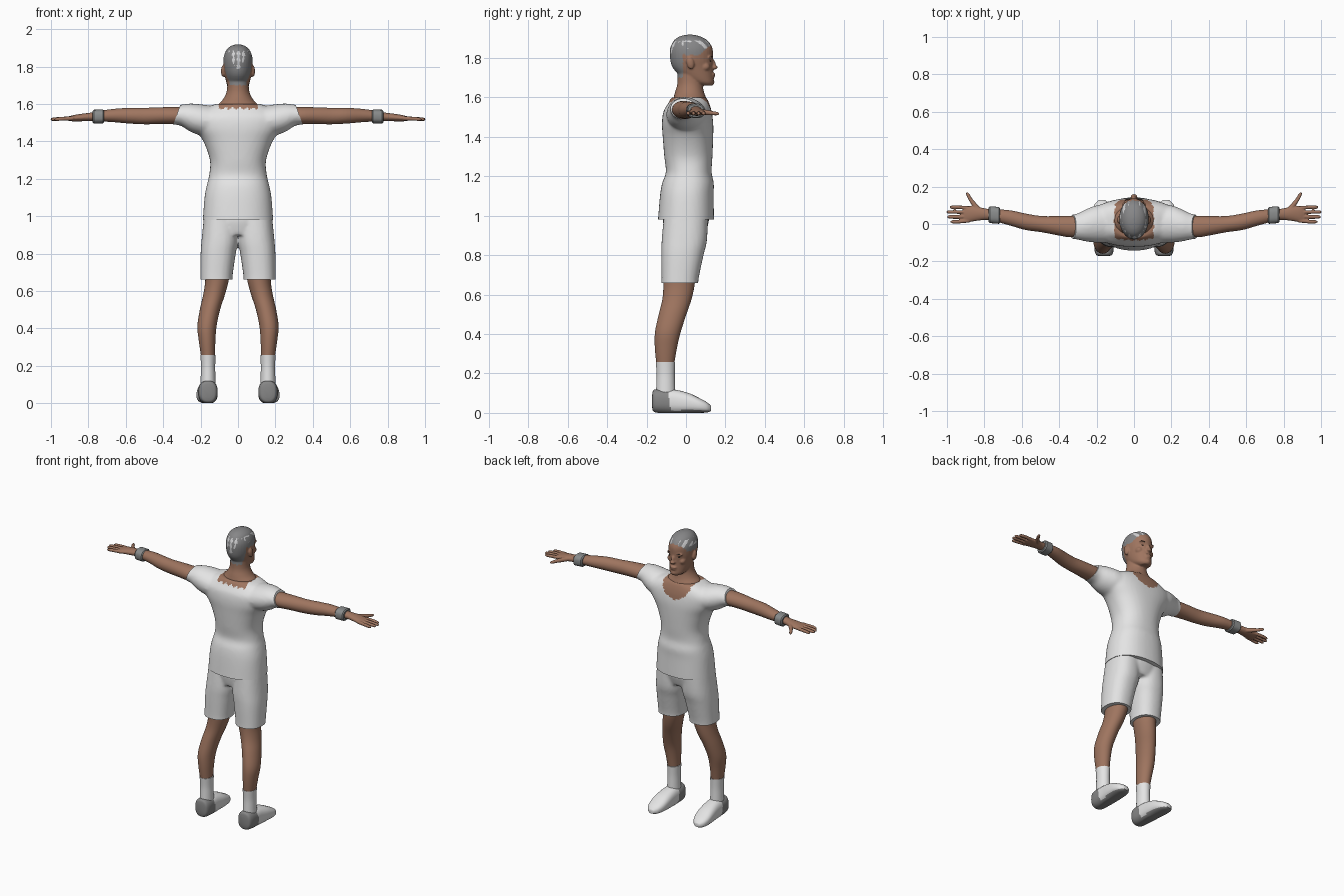
import bpy, bmesh, math
from mathutils import Vector, Matrix

cube = bpy.data.objects.get("Cube")
if cube:
    bpy.data.objects.remove(cube)


def material(name, r, g, b):
    m = bpy.data.materials.new(name)
    m.use_nodes = True
    m.diffuse_color = (r, g, b, 1)
    bsdf = m.node_tree.nodes["Principled BSDF"]
    bsdf.inputs["Base Color"].default_value = (r, g, b, 1)
    bsdf.inputs["Roughness"].default_value = 0.8
    return m


skin = material("brown skin", 0.345, 0.177, 0.115)
hair = material("grey hair", 0.24, 0.24, 0.245)
pale = material("pale hair streaks", 0.66, 0.66, 0.67)
white = material("white cloth", 0.78, 0.78, 0.78)
shorts_white = material("off white cloth", 0.76, 0.76, 0.76)
heel_grey = material("heel grey", 0.24, 0.24, 0.24)
band_grey = material("band grey", 0.25, 0.26, 0.26)
dark = material("dark brown", 0.07, 0.045, 0.035)


def spline(a, b, c, d, t):
    return 0.5 * (2 * b + (c - a) * t + (2 * a - 5 * b + 4 * c - d) * t * t
                  + (3 * b - a - 3 * c + d) * t ** 3)


def loft(bm, axis, rows, sides=32, steps=4, power=2.0):
    """Skin smoothed rings; a row is x, y, z, half width, half depth."""
    u, v = {"x": (1, 2), "y": (0, 2), "z": (0, 1)}[axis]
    full = []
    for i in range(len(rows) - 1):
        four = [rows[min(max(j, 0), len(rows) - 1)] for j in range(i - 1, i + 3)]
        full += [[spline(*q, k / steps) for q in zip(*four)] for k in range(steps)]
    full.append(rows[-1])
    rings = []
    for row in full:
        ring = []
        for k in range(sides):
            a = math.tau * k / sides
            c, s = math.cos(a), math.sin(a)
            p = list(row[:3])
            p[u] += math.copysign(abs(c) ** (2 / power), c) * row[3]
            p[v] += math.copysign(abs(s) ** (2 / power), s) * row[4]
            ring.append(bm.verts.new(p))
        rings.append(ring)
    for r, q in zip(rings, rings[1:]):
        for k in range(sides):
            n = (k + 1) % sides
            bm.faces.new((r[k], r[n], q[n], q[k]))
    bm.faces.new(rings[0])
    bm.faces.new(rings[-1])
    bmesh.ops.recalc_face_normals(bm, faces=bm.faces)


def ball(bm, centre, size, tilt=0.0):
    m = (Matrix.Translation(centre) @ Matrix.Rotation(tilt, 4, "X")
         @ Matrix.Diagonal((*size, 1)))
    bmesh.ops.create_uvsphere(bm, u_segments=20, v_segments=12, radius=1, matrix=m)


def flipped(rows, side):
    return [(r[0] * side, *r[1:]) for r in rows]


def finish(name, bm, mats, voxel=0, relax=4, cuts=(), rule=None, angle=50):
    """Optionally fuse the pieces, trim them by planes and colour by rule."""
    me = bpy.data.meshes.new(name)
    bm.to_mesh(me)
    bm.free()
    ob = bpy.data.objects.new(name, me)
    bpy.context.scene.collection.objects.link(ob)
    if voxel:
        fuse = ob.modifiers.new("fuse", "REMESH")
        fuse.mode, fuse.voxel_size = "VOXEL", voxel
        soft = ob.modifiers.new("soften", "SMOOTH")
        soft.factor, soft.iterations = 0.5, relax
        deps = bpy.context.evaluated_depsgraph_get()
        me = bpy.data.meshes.new_from_object(ob.evaluated_get(deps))
        ob.modifiers.clear()
        ob.data = me
        me.name = name
    me.materials.clear()
    for m in mats:
        me.materials.append(m)
    bm = bmesh.new()
    bm.from_mesh(me)
    for co, no in cuts:
        bmesh.ops.bisect_plane(bm, geom=bm.verts[:] + bm.edges[:] + bm.faces[:],
                               plane_co=co, plane_no=no, clear_outer=True)
        bmesh.ops.holes_fill(bm, edges=[e for e in bm.edges if e.is_boundary])
    bm.normal_update()
    for f in bm.faces:
        f.material_index = rule(f.calc_center_median(), f.normal) if rule else 0
    bm.to_mesh(me)
    bm.free()
    me.shade_smooth()
    me.set_sharp_from_angle(angle=math.radians(angle))
    return ob


# Shirt: trunk and flared sleeves fused, with a scooped neckline
bm = bmesh.new()
loft(bm, "z", [(0, -.002, .95, .19, .143), (0, 0, .98, .188, .142), (0, .004, 1.1, .179, .136),
               (0, .01, 1.165, .167, .131), (0, .014, 1.22, .154, .116), (0, .012, 1.3, .15, .122),
               (0, .01, 1.4, .185, .128), (0, .008, 1.47, .232, .13), (0, .008, 1.53, .25, .122),
               (0, .014, 1.57, .2, .104), (0, .014, 1.6, .12, .09)], 48, power=2.3)
sleeve = [(.1, .005, 1.5, .105, .083), (.2, 0, 1.515, .1, .083), (.26, -.008, 1.528, .085, .074),
          (.31, -.014, 1.54, .068, .055), (.37, -.015, 1.54, .062, .05)]
for s in (1, -1):
    loft(bm, "x", flipped(sleeve, s))


def neckline(c, n):
    ragged = .006 * math.sin(c.x * 170) * math.sin(c.y * 130)
    if c.y > .03:
        return int((c.x / .105) ** 2 + ((c.z - 1.61) / .11) ** 2 < 1 + ragged * 10)
    return int(abs(c.x) < .105 + ragged and c.z > 1.576 + ragged)


finish("shirt", bm, [white, skin], .01, 6,
       [((0, 0, .98), (0, 0, -1)), ((.328, 0, 1.54), (1, 0, .35)), ((-.328, 0, 1.54), (-1, 0, .35))],
       neckline)

# Shorts: hips with two straight legs
bm = bmesh.new()
loft(bm, "z", [(0, -.005, .9, .17, .1), (0, 0, .98, .18, .117), (0, 0, 1.04, .16, .1)])
trouser = [(.115, -.032, .63, .086, .094), (.115, -.03, .68, .086, .094), (.106, -.018, .8, .094, .107),
           (.096, -.008, .88, .098, .115), (.09, 0, 1.02, .09, .11)]
for s in (1, -1):
    loft(bm, "z", flipped(trouser, s), power=2.3)
finish("shorts", bm, [shorts_white], .01, 3, [((0, 0, .66), (0, 0, -1))])

# Head and neck with modelled face and ears
bm = bmesh.new()
loft(bm, "z", [(0, .1, 1.66, .03, .034), (0, .083, 1.675, .048, .058), (0, .06, 1.7, .059, .08),
               (0, .035, 1.75, .07, .102), (0, .028, 1.8, .078, .109), (0, .027, 1.85, .077, .107),
               (0, .024, 1.89, .061, .084), (0, .02, 1.91, .037, .05), (0, .02, 1.918, .012, .016)])
loft(bm, "z", [(0, .02, 1.54, .13, .085), (0, .02, 1.59, .112, .084), (0, .018, 1.625, .08, .074),
               (0, .02, 1.67, .06, .064), (0, .02, 1.74, .057, .062)])
ball(bm, (0, .137, 1.77), (.011, .014, .03), .35)      # nose bridge
ball(bm, (0, .144, 1.752), (.018, .017, .011))         # nose tip
ball(bm, (0, .137, 1.717), (.025, .013, .007))         # upper lip
ball(bm, (0, .134, 1.705), (.022, .013, .007))         # lower lip
ball(bm, (0, .125, 1.677), (.022, .02, .016))          # chin
for s in (1, -1):
    ball(bm, (s * .03, .12, 1.803), (.026, .014, .009))              # brow ridge
    ball(bm, (s * .042, .096, 1.755), (.022, .026, .022))            # cheek
    ball(bm, (s * .08, .022, 1.775), (.011, .019, .032), .2)         # ear


def hairline(c, n):
    edge = 1.70 if c.y < -.015 else 1.815 if c.y < .075 else 1.815 + (c.y - .075) * 1.0
    edge += .005 * math.sin(c.x * 210 + c.y * 150)
    if c.z < edge or (abs(c.x) > .074 and c.z < 1.81 and c.y > -.012):
        return 0
    streak = math.sin(c.x * 230 + 1) + .7 * math.sin(c.z * 160 + c.y * 120)
    back = c.y < -.02 and abs(c.x) < .015 + (c.z - 1.79) * .4 and 1.79 < c.z < 1.885
    crown = c.y > -.02 and abs(c.z - 1.868) < .02 and abs(c.x) > .025
    return 2 if (back or crown) and streak > .1 else 1


finish("head", bm, [skin, hair, pale], .005, 3, rule=hairline, angle=80)

# Eyes and eyebrows
for s, word in ((1, "left"), (-1, "right")):
    bm = bmesh.new()
    ball(bm, (s * .03, .121, 1.785), (.011, .007, .004))
    finish(word + "_eye", bm, [dark])
    bm = bmesh.new()
    ball(bm, (s * .032, .127, 1.808), (.017, .007, .003))
    finish(word + "_eyebrow", bm, [dark])

arm = [(.24, -.012, 1.535, .054, .046), (.34, -.014, 1.537, .057, .046), (.42, -.008, 1.537, .05, .045),
       (.5, 0, 1.535, .043, .044), (.58, .012, 1.537, .044, .042), (.66, .032, 1.538, .041, .036),
       (.74, .046, 1.535, .033, .028), (.79, .052, 1.531, .03, .022), (.84, .055, 1.527, .038, .02),
       (.885, .053, 1.523, .043, .016), (.912, .05, 1.521, .041, .01)]
leg = [(.11, -.035, .75, .07, .085), (.112, -.035, .66, .063, .08), (.128, -.045, .58, .058, .074),
       (.15, -.068, .5, .054, .07), (.166, -.092, .41, .051, .065), (.165, -.102, .33, .044, .056),
       (.16, -.105, .24, .036, .044)]
sock = [(.16, -.103, .08, .041, .05), (.16, -.103, .15, .039, .047), (.16, -.103, .2, .038, .046),
        (.16, -.104, .258, .041, .049)]
shoe = [(.16, -.172, .065, .022, .03), (.16, -.165, .067, .042, .054), (.16, -.14, .066, .051, .06),
        (.161, -.09, .064, .052, .061), (.162, -.045, .062, .053, .06), (.165, .02, .054, .056, .05),
        (.168, .07, .043, .053, .037), (.17, .106, .034, .04, .026), (.171, .127, .028, .018, .013)]

for s, word in ((1, "left"), (-1, "right")):
    # Arm with palm, four spread fingers and thumb
    bm = bmesh.new()
    loft(bm, "x", flipped(arm, s))
    for y, tip in ((.09, .985), (.064, 1.002), (.038, .998), (.012, .98)):
        finger = [(.88, y * .85 + .008, 1.523, .0105, .011), (.94, y, 1.521, .0095, .0105),
                  (tip - .012, y, 1.518, .009, .0095), (tip, y, 1.517, .005, .005)]
        loft(bm, "x", flipped(finger, s), 12)
    thumb = [(.82, .065, 1.527, .02, .014), (.85, .1, 1.524, .017, .014),
             (.876, .135, 1.52, .012, .011), (.888, .158, 1.518, .01, .009), (.892, .168, 1.518, .005, .005)]
    loft(bm, "y", flipped(thumb, s), 12)
    finish(word + "_arm", bm, [skin], .004, 2, angle=80)

    # Wristband
    bm = bmesh.new()
    band = [(.716, .046, 1.533, .039, .031), (.722, .046, 1.533, .045, .037),
            (.771, .05, 1.532, .045, .037), (.777, .05, 1.532, .039, .031)]
    loft(bm, "x", flipped(band, s), steps=1, power=2.6)
    finish(word + "_wristband", bm, [band_grey], angle=35)

    # Leg and sock
    bm = bmesh.new()
    loft(bm, "z", flipped(leg, s))
    finish(word + "_leg", bm, [skin])
    bm = bmesh.new()
    loft(bm, "z", flipped(sock, s))
    finish(word + "_sock", bm, [white])

    # Shoe with grey heel and sole, resting on the ground
    bm = bmesh.new()
    loft(bm, "y", [(x, y, z - .006, a, b) for x, y, z, a, b in flipped(shoe, s)], steps=6, power=2.5)
    finish(word + "_shoe", bm, [white, heel_grey], cuts=[((0, 0, 0), (0, 0, -1))],
           rule=lambda c, n: int(c.y < -.075 - c.z * .15 or n.z < -.6))
